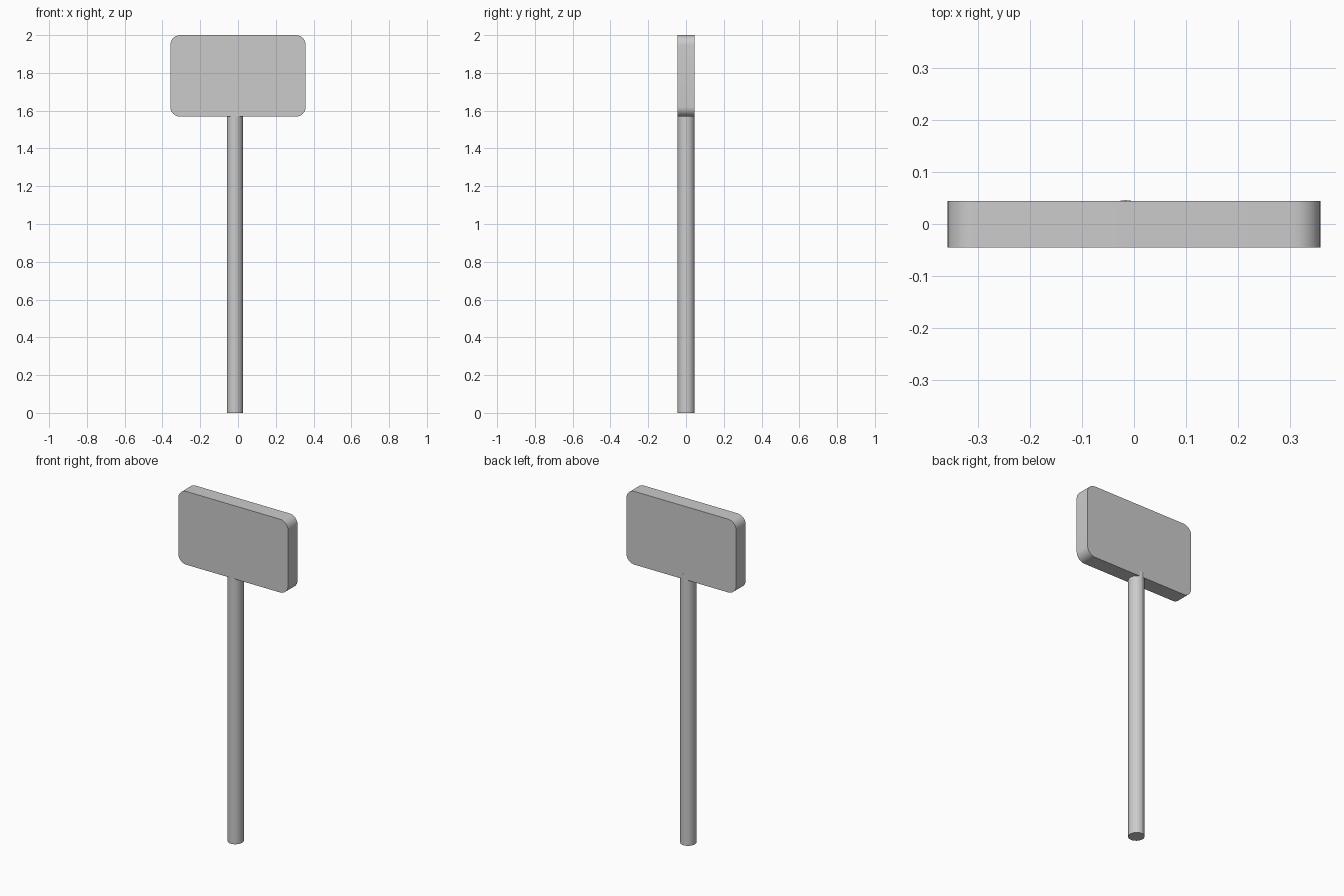
import bpy, bmesh
from math import sin, cos, pi, radians

if "Cube" in bpy.data.objects:
    bpy.data.objects.remove(bpy.data.objects["Cube"])


def extrude_outline(name, points, offset):
    """Prism made by extruding a closed outline, smooth-shaded across shallow edges."""
    bm = bmesh.new()
    face = bm.faces.new([bm.verts.new(p) for p in points])
    res = bmesh.ops.extrude_face_region(bm, geom=[face], use_keep_orig=True)
    moved = [v for v in res["geom"] if isinstance(v, bmesh.types.BMVert)]
    bmesh.ops.translate(bm, verts=moved, vec=offset)
    bmesh.ops.recalc_face_normals(bm, faces=bm.faces)
    mesh = bpy.data.meshes.new(name)
    bm.to_mesh(mesh)
    bm.free()
    obj = bpy.data.objects.new(name, mesh)
    bpy.context.collection.objects.link(obj)
    bpy.ops.object.select_all(action='DESELECT')
    obj.select_set(True)
    bpy.context.view_layer.objects.active = obj
    bpy.ops.object.shade_smooth_by_angle(angle=radians(35))
    return obj


# Sign panel: rounded rectangle in the xz plane
HALF_W, Z0, Z1, R, STEPS = 0.358, 1.568, 2.0, 0.052, 8
corners = [(HALF_W - R, Z1 - R), (R - HALF_W, Z1 - R),
           (R - HALF_W, Z0 + R), (HALF_W - R, Z0 + R)]
outline = []
for i, (cx, cz) in enumerate(corners):
    for s in range(STEPS + 1):
        a = (i + s / STEPS) * pi / 2
        outline.append((cx + R * cos(a), -0.045, cz + R * sin(a)))
extrude_outline("sign_panel", outline, (0, 0.089, 0))

# Post: slightly off-centre round tube, with its top tucked into the panel
CX, CY, RX, RY, SIDES = -0.016, 0.001, 0.043, 0.045, 24
ring = [(CX + RX * cos(2 * pi * k / SIDES), CY + RY * sin(2 * pi * k / SIDES), 0)
        for k in range(SIDES)]
post = extrude_outline("post", ring, (0, 0, 1.6))

# Seam lines down the front and back of the post
for e in post.data.edges:
    a, b = (post.data.vertices[i].co for i in e.vertices)
    if abs(a.z - b.z) > 1 and abs(abs(a.y - CY) - RY) < 1e-4:
        e.use_edge_sharp = True
